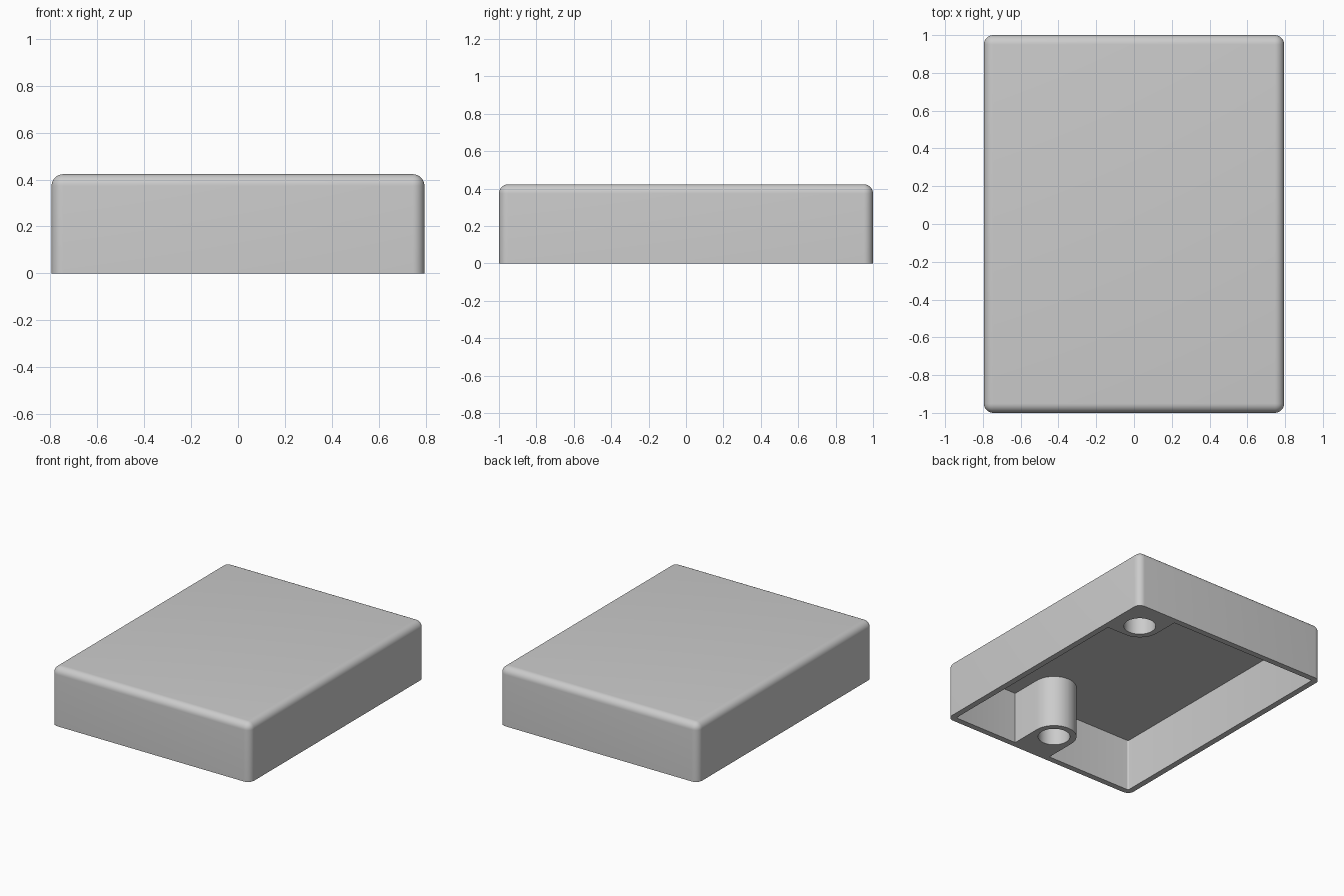
import bpy, bmesh, math

cube = bpy.data.objects.get("Cube")
if cube:
    bpy.data.objects.remove(cube, do_unlink=True)

HALF_X, HALF_Y, HEIGHT = 0.795, 1.0, 0.423
WALL, CEILING = 0.043, 0.38
BOSS_R, HOLE_R = 0.15, 0.107
CORNER_BOSS = (0.6, 0.775)
WALL_BOSS = (0.087, -0.73)
BELOW = -0.1

plastic = bpy.data.materials.new("grey plastic")
plastic.use_nodes = True
grey = (0.6, 0.6, 0.6, 1)
plastic.diffuse_color = grey
plastic.node_tree.nodes["Principled BSDF"].inputs["Base Color"].default_value = grey


def finish(name, bm):
    mesh = bpy.data.meshes.new(name)
    bmesh.ops.recalc_face_normals(bm, faces=bm.faces)
    bm.to_mesh(mesh)
    bm.free()
    mesh.materials.append(plastic)
    obj = bpy.data.objects.new(name, mesh)
    bpy.context.collection.objects.link(obj)
    return obj


def rounded_block(name, xs, ys, zs, radius, segments, round_top=False):
    """Box with rounded upright edges and, if wanted, rounded top edges."""
    bm = bmesh.new()
    bmesh.ops.create_cube(bm, size=1)
    for v in bm.verts:
        v.co = [lo if c < 0 else hi for c, (lo, hi) in zip(v.co, (xs, ys, zs))]
    edges = []
    for e in bm.edges:
        a, b = (v.co.z for v in e.verts)
        if abs(a - b) > 0.001 or (round_top and min(a, b) > zs[0] + 0.001):
            edges.append(e)
    bmesh.ops.bevel(bm, geom=edges, offset=radius, segments=segments,
                    profile=0.5, affect='EDGES')
    return finish(name, bm)


def cylinder(name, centre, radius, zs):
    bm = bmesh.new()
    bmesh.ops.create_cone(bm, cap_ends=True, segments=48, radius1=radius,
                          radius2=radius, depth=zs[1] - zs[0])
    bmesh.ops.translate(bm, verts=bm.verts,
                        vec=(centre[0], centre[1], (zs[0] + zs[1]) / 2))
    return finish(name, bm)


def cut(target, cutter):
    mod = target.modifiers.new("cut", 'BOOLEAN')
    mod.operation, mod.solver, mod.object = 'DIFFERENCE', 'EXACT', cutter
    bpy.context.view_layer.objects.active = target
    bpy.ops.object.modifier_apply(modifier=mod.name)
    bpy.data.objects.remove(cutter, do_unlink=True)


# Outer cover
cover = rounded_block("cover_shell", (-HALF_X, HALF_X), (-HALF_Y, HALF_Y),
                      (0, HEIGHT), 0.05, 8, round_top=True)

# Cavity, with the two screw bosses left standing
ix, iy = HALF_X - WALL, HALF_Y - WALL
cavity = rounded_block("cavity_cutter", (-ix, ix), (-iy, iy),
                       (BELOW, CEILING), 0.012, 4)
boss_z = (BELOW * 2, HEIGHT + 0.1)
(cx, cy), (wx, wy) = CORNER_BOSS, WALL_BOSS
cut(cavity, rounded_block("corner_boss", (cx - BOSS_R, 1.2), (cy - BOSS_R, 1.4),
                          boss_z, BOSS_R, 12))
cut(cavity, rounded_block("wall_boss", (wx - BOSS_R, wx + BOSS_R),
                          (-1.4, wy + BOSS_R), boss_z, BOSS_R - 0.001, 12))
cut(cover, cavity)

# Blind screw holes
for centre in (CORNER_BOSS, WALL_BOSS):
    cut(cover, cylinder("screw_hole", centre, HOLE_R, (BELOW, CEILING)))

# Smooth rounds, sharp corners
bpy.ops.object.select_all(action='DESELECT')
cover.select_set(True)
bpy.context.view_layer.objects.active = cover
bpy.ops.object.shade_smooth_by_angle(angle=math.radians(30))
